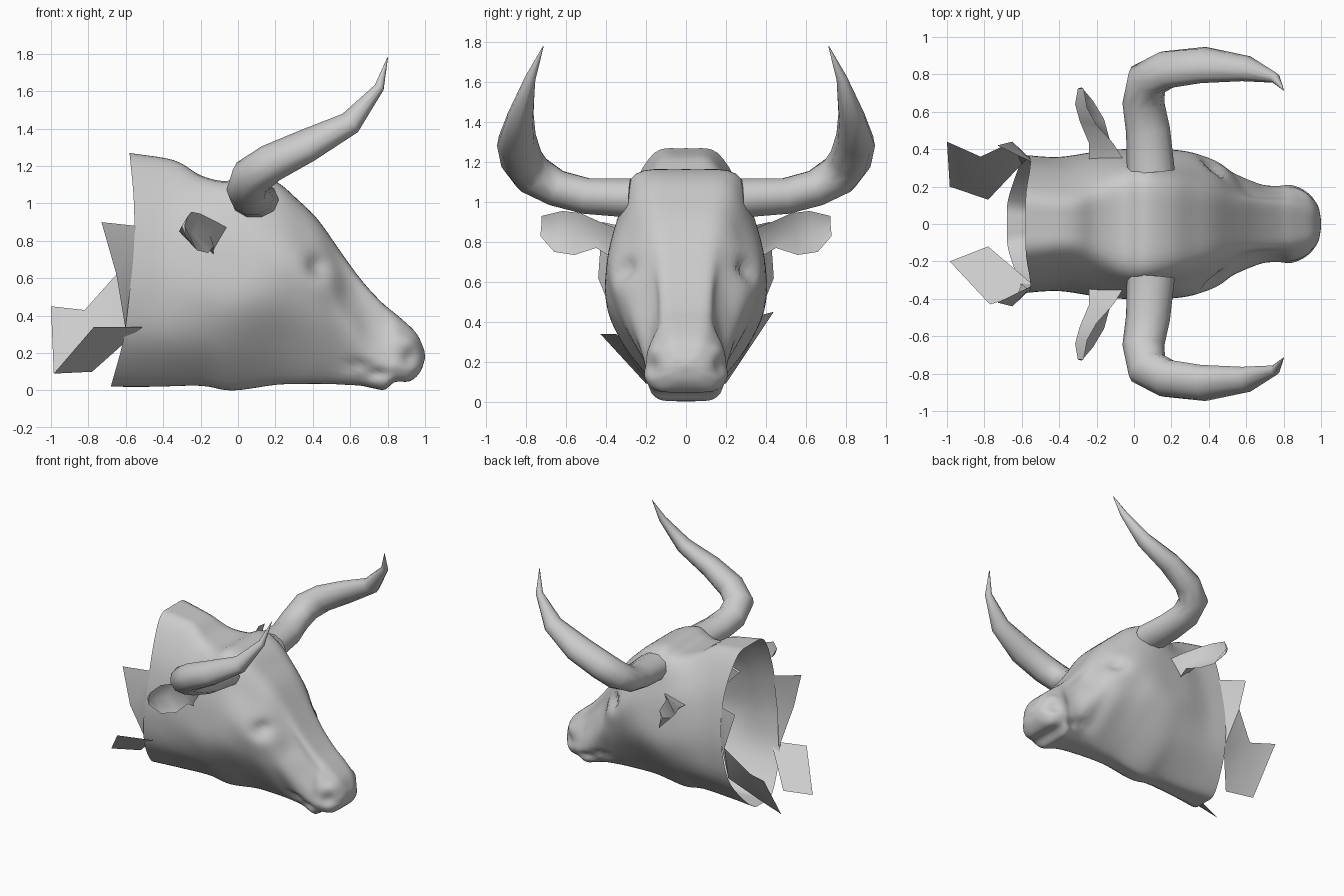
import bpy, bmesh, math
from mathutils import Vector as V

if "Cube" in bpy.data.objects:
    bpy.data.objects.remove(bpy.data.objects["Cube"])


def make(name, verts, faces, angle=50):
    me = bpy.data.meshes.new(name)
    me.from_pydata([tuple(v) for v in verts], [], faces)
    bm = bmesh.new()
    bm.from_mesh(me)
    bmesh.ops.recalc_face_normals(bm, faces=bm.faces)
    bm.to_mesh(me)
    bm.free()
    ob = bpy.data.objects.new(name, me)
    bpy.context.collection.objects.link(ob)
    bpy.ops.object.select_all(action='DESELECT')
    ob.select_set(True)
    bpy.context.view_layer.objects.active = ob
    bpy.ops.object.shade_smooth_by_angle(angle=math.radians(angle))
    return ob


def spline(pts, n):
    """Catmull-Rom curve through all points, n steps per span."""
    p = [pts[0] * 2 - pts[1]] + pts + [pts[-1] * 2 - pts[-2]]
    out = []
    for i in range(1, len(p) - 2):
        a, b, c, d = p[i - 1:i + 3]
        for k in range(n):
            t = k / n
            out.append((b * 2 + (c - a) * t + (a * 2 - b * 5 + c * 4 - d) * t * t
                        + (b * 3 - a - c * 3 + d) * t ** 3) * 0.5)
    return out + [pts[-1]]


def skin(rings, caps=(False, False)):
    """Join closed rings of equal length into a tube."""
    n = len(rings[0])
    faces = [(i * n + j, i * n + (j + 1) % n, (i + 1) * n + (j + 1) % n, (i + 1) * n + j)
             for i in range(len(rings) - 1) for j in range(n)]
    if caps[0]:
        faces.append(tuple(range(n))[::-1])
    if caps[1]:
        faces.append(tuple(range((len(rings) - 1) * n, len(rings) * n)))
    return [v for r in rings for v in r], faces


def lerp_table(table, z):
    for (z0, x0), (z1, x1) in zip(table, table[1:]):
        if z <= z1:
            return x0 + (x1 - x0) * max(0, (z - z0) / (z1 - z0))
    return table[-1][1]


# Head: cross-sections from neck to nose (top x, top z, bottom x, bottom z)
spans = [(-.58, 1.27, -.68, .02), (-.34, 1.23, -.45, .02), (-.2, 1.15, -.2, .025),
         (-.06, 1.12, -.03, 0), (.06, 1.165, .2, .03), (.2, 1.12, .34, .035),
         (.32, 1.02, .48, .035), (.43, .91, .58, .03), (.55, .74, .66, .025),
         (.66, .59, .73, .01), (.77, .47, .785, .005), (.86, .395, .84, .045),
         (.95, .31, .92, .05), (.99, .23, .975, .1), (1, .19, 1, .17)]
# Half widths at fixed fractions from top to bottom
levels = (.02, .2, .4, .6, .8, .98)
widths = [(.16, .29, .35, .365, .31, .13), (.14, .28, .345, .355, .295, .10),
          (.18, .32, .375, .38, .29, .09), (.24, .345, .39, .39, .27, .085),
          (.25, .335, .395, .39, .255, .085), (.22, .315, .39, .355, .235, .09),
          (.19, .285, .36, .32, .225, .10), (.16, .25, .305, .275, .20, .105),
          (.13, .18, .225, .235, .195, .115), (.12, .15, .18, .205, .195, .13),
          (.11, .145, .175, .20, .20, .14), (.10, .155, .19, .20, .205, .15),
          (.08, .13, .16, .175, .17, .12), (.05, .08, .10, .105, .10, .06),
          (.01, .015, .02, .02, .015, .01)]
neck_edge = [(.02, -.68), (.32, -.6), (.88, -.545), (1.27, -.58)]

half = []
for k, ((tx, tz, bx, bz), ws) in enumerate(zip(spans, widths)):
    row = [V((tx + (bx - tx) * t, w, tz + (bz - tz) * t))
           for t, w in zip((0,) + levels + (1,), (0,) + ws + (0,))]
    if k == 0:
        for p in row:
            p.x = lerp_table(neck_edge, p.z)
    half.append(spline(row, 5))
columns = [spline(list(col), 5) for col in zip(*half)]
half = [list(r) for r in zip(*columns)]

# Eye sockets, nostrils and mouth corners: (centre, radii, push)
dents = [((.43, .31, .66), (.07, .14, .06), (-.02, -.045, 0)),
         ((.915, .13, .17), (.045, .08, .05), (-.02, -.035, 0)),
         ((.90, .12, .25), (.05, .08, .04), (.01, .01, .01)),
         ((.63, .22, .135), (.09, .12, .025), (0, -.025, 0)),
         ((.745, .2, .09), (.07, .12, .03), (0, -.03, 0)),
         ((.56, .22, .50), (.12, .12, .10), (0, -.02, 0))]
for row in half:
    for p in row[1:-1]:
        move = V()
        for c, r, d in dents:
            q = sum(((p[i] - c[i]) / r[i]) ** 2 for i in range(3))
            move += V(d) * math.exp(-q * 1.3)
        p += move
        p.y = max(p.y, .001)
rings = [r + [V((p.x, -p.y, p.z)) for p in r[-2:0:-1]] for r in half]
make("head", *skin(rings, (False, True)), angle=60)

# Horns: tapered tubes, (x, y, z, radius, flattening)
horn = [(.09, .28, 1.02, .128, .8), (.075, .5, 1.03, .118, .8), (.05, .65, 1.07, .112, .85),
        (.07, .77, 1.14, .112, .95), (.175, .825, 1.215, .1, 1.08), (.37, .85, 1.31, .083, 1.25),
        (.6, .83, 1.43, .06, 1.2), (.755, .78, 1.62, .027, 1), (.8, .715, 1.78, .002, 1)]
for side, label in ((1, "left"), (-1, "right")):
    pts = [V((h[0], h[1] * side, h[2])) for h in horn]
    rings = []
    u = V((1, 0, 0))
    for i, p in enumerate(pts):
        a, b = pts[max(i - 1, 0)], pts[min(i + 1, len(pts) - 1)]
        t = ((p - a).normalized() + (b - p).normalized()).normalized()
        u = (u - t * u.dot(t)).normalized()
        w = t.cross(u) * horn[i][4]
        r = horn[i][3]
        rings.append([p + (u * math.cos(k * math.pi / 5) + w * math.sin(k * math.pi / 5)) * r
                      for k in range(10)])
    make("horn_" + label, *skin(rings, (True, True)))

# Ears: cupped leaves, each section is upper rim, back, lower rim, hollow
ear = [[(-.06, .35, .87), (-.24, .33, .82), (-.13, .35, .71), (-.09, .35, .80)],
       [(-.11, .43, .90), (-.24, .43, .83), (-.13, .45, .77), (-.15, .44, .83)],
       [(-.2, .53, .945), (-.29, .55, .84), (-.16, .56, .735), (-.24, .55, .84)],
       [(-.25, .62, .955), (-.315, .64, .85), (-.22, .66, .75), (-.285, .64, .85)],
       [(-.27, .725, .93), (-.3, .725, .88), (-.28, .73, .83), (-.285, .725, .88)]]
for side, label in ((1, "left"), (-1, "right")):
    rings = [[V((x, y * side, z)) for x, y, z in r] for r in ear]
    make("ear_" + label, *skin(rings, (True, True)), angle=60)

# Ragged skin flaps along the cut neck
flap = [(-.545, .33, .88), (-.73, .42, .9), (-.65, .44, .62), (-.6, .32, .32), (-.56, .355, .6)]
for side, label in ((1, "left"), (-1, "right")):
    make("neck_flap_" + label, [(x, y * side, z) for x, y, z in flap], [(0, 1, 2, 4), (4, 2, 3)])
make("neck_shred_left",
     [(-.65, .44, .62), (-.82, .36, .43), (-1, .44, .45), (-.985, .2, .09), (-.78, .13, .1),
      (-.6, .32, .32)], [(0, 1, 5), (1, 4, 5), (1, 2, 3, 4)])
make("neck_shred_right",
     [(-.51, -.35, .34), (-.77, -.43, .34), (-.985, -.2, .09), (-.78, -.12, .1)], [(0, 1, 2, 3)])
